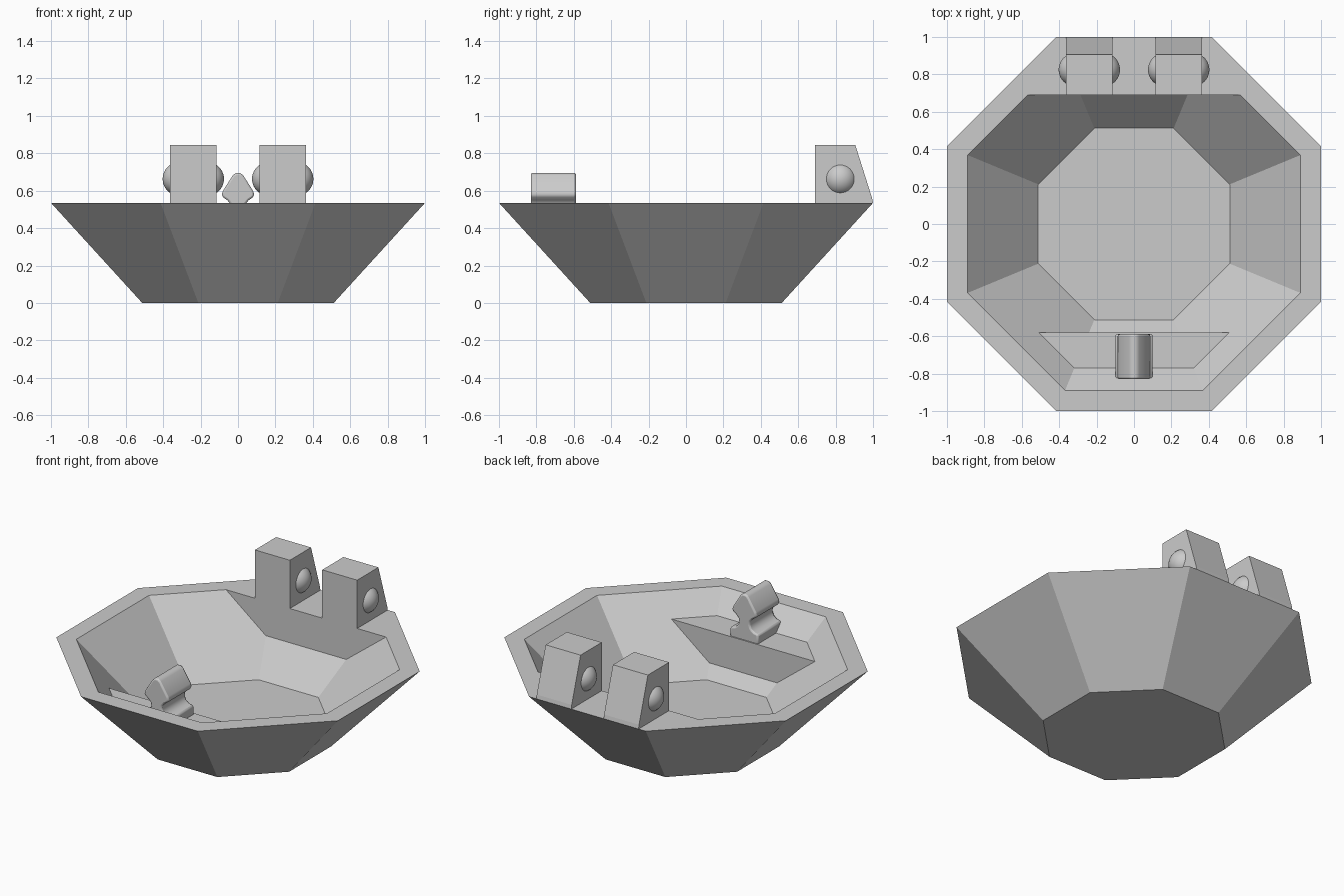
import bpy, bmesh, math
from mathutils import Matrix, Vector

cube = bpy.data.objects.get("Cube")
if cube:
    bpy.data.objects.remove(cube, do_unlink=True)

RIM, FLOOR = 0.535, 0.12
OUTER, INNER, BASE = 1.0, 0.89, 0.512

grey = bpy.data.materials.new("light grey")
grey.use_nodes = True
grey.diffuse_color = (0.6, 0.6, 0.6, 1)
grey.node_tree.nodes["Principled BSDF"].inputs["Base Color"].default_value = (0.6, 0.6, 0.6, 1)


def make_object(name, bm):
    mesh = bpy.data.meshes.new(name)
    bm.to_mesh(mesh)
    bm.free()
    mesh.materials.append(grey)
    obj = bpy.data.objects.new(name, mesh)
    bpy.context.collection.objects.link(obj)
    return obj


def smooth(obj, degrees=35):
    bpy.ops.object.select_all(action='DESELECT')
    obj.select_set(True)
    bpy.context.view_layer.objects.active = obj
    bpy.ops.object.shade_smooth_by_angle(angle=math.radians(degrees))


def octagon(bm, half, z):
    """Ring of eight vertices with flat sides facing the axes."""
    r = half / math.cos(math.pi / 8)
    angles = [math.pi / 8 + i * math.pi / 4 for i in range(8)]
    return [bm.verts.new((r * math.cos(a), r * math.sin(a), z)) for a in angles]


def loft(bm, rings):
    """Join rings with quads and close both ends."""
    for a, b in zip(rings, rings[1:]):
        for i in range(len(a)):
            j = (i + 1) % len(a)
            bm.faces.new((a[i], a[j], b[j], b[i]))
    bm.faces.new(rings[0][::-1])
    bm.faces.new(rings[-1])
    bmesh.ops.recalc_face_normals(bm, faces=bm.faces)


def prism(name, points, to_3d, start, end):
    """Extrude a closed 2D profile between two positions."""
    bm = bmesh.new()
    loft(bm, [[bm.verts.new(to_3d(p, s)) for p in points] for s in (start, end)])
    return make_object(name, bm)


def bench(name, y, top):
    """Flat seat and upright face, cut from the shape of the hollow."""
    bm = bmesh.new()
    loft(bm, [octagon(bm, BASE, FLOOR), octagon(bm, INNER, RIM)])
    cuts = [((0, y, 0), (0, -math.copysign(1, y), 0))]
    if top < RIM:
        cuts.append(((0, 0, top), (0, 0, 1)))
    for point, normal in cuts:
        bmesh.ops.bisect_plane(bm, geom=bm.verts[:] + bm.edges[:] + bm.faces[:],
                               plane_co=point, plane_no=normal, clear_outer=True)
        bmesh.ops.holes_fill(bm, edges=[e for e in bm.edges if e.is_boundary], sides=0)
    bmesh.ops.recalc_face_normals(bm, faces=bm.faces)
    bm.normal_update()
    facing = Vector((0, -math.copysign(1, y), 0))
    spare = [f for f in bm.faces if f.normal.z < 0.95 and f.normal.dot(facing) < 0.95]
    bmesh.ops.delete(bm, geom=spare, context='FACES')
    return make_object(name, bm)


# Eight-sided hull with a hollow inside
bm = bmesh.new()
loft(bm, [octagon(bm, BASE, 0), octagon(bm, OUTER, RIM),
          octagon(bm, INNER, RIM), octagon(bm, BASE, FLOOR)])
make_object("hull", bm)

# Rear deck and lower front bench
bench("rear_deck", 0.69, RIM)
bench("front_bench", -0.58, 0.404)

# Two rear blocks with sloping backs and a dome on each side
block_profile = [(0.69, RIM), (1.0, RIM), (0.995, 0.56), (0.905, 0.845), (0.69, 0.845)]
for side, sign in (("left", 1), ("right", -1)):
    centre, half = sign * 0.239, 0.124
    prism(side + "_block", block_profile, lambda p, x: (x, *p), centre - half, centre + half)
    for place, way in (("outer", sign), ("inner", -sign)):
        bm = bmesh.new()
        bmesh.ops.create_uvsphere(bm, u_segments=32, v_segments=20, radius=0.09)
        bmesh.ops.rotate(bm, verts=bm.verts, matrix=Matrix.Rotation(math.pi / 2, 3, 'Y'))
        bmesh.ops.translate(bm, verts=bm.verts, vec=(centre + way * (half - 0.05), 0.825, 0.663))
        # keep only the cap that stands out of the block
        bmesh.ops.bisect_plane(bm, geom=bm.verts[:] + bm.edges[:] + bm.faces[:],
                               plane_co=(centre + way * half, 0, 0), plane_no=(-way, 0, 0),
                               clear_outer=True)
        smooth(make_object(side + "_" + place + "_dome", bm))

# Grip: triangular head, waisted neck and wide foot
half_profile = [(0.1, 0.39), (0.1, 0.46), (0.068, 0.468), (0.047, 0.485), (0.038, 0.51),
                (0.042, 0.532), (0.058, 0.55), (0.08, 0.565), (0.087, 0.58),
                (0.08, 0.6), (0.028, 0.682), (0.012, 0.695)]
grip_profile = half_profile + [(-x, z) for x, z in reversed(half_profile)]
grip = prism("grip", grip_profile, lambda p, y: (p[0], y, p[1]), -0.83, -0.588)
bevel = grip.modifiers.new("soft_ends", 'BEVEL')
bevel.width = 0.01
bevel.segments = 2
bevel.limit_method = 'ANGLE'
bevel.angle_limit = math.radians(60)
smooth(grip, 50)
